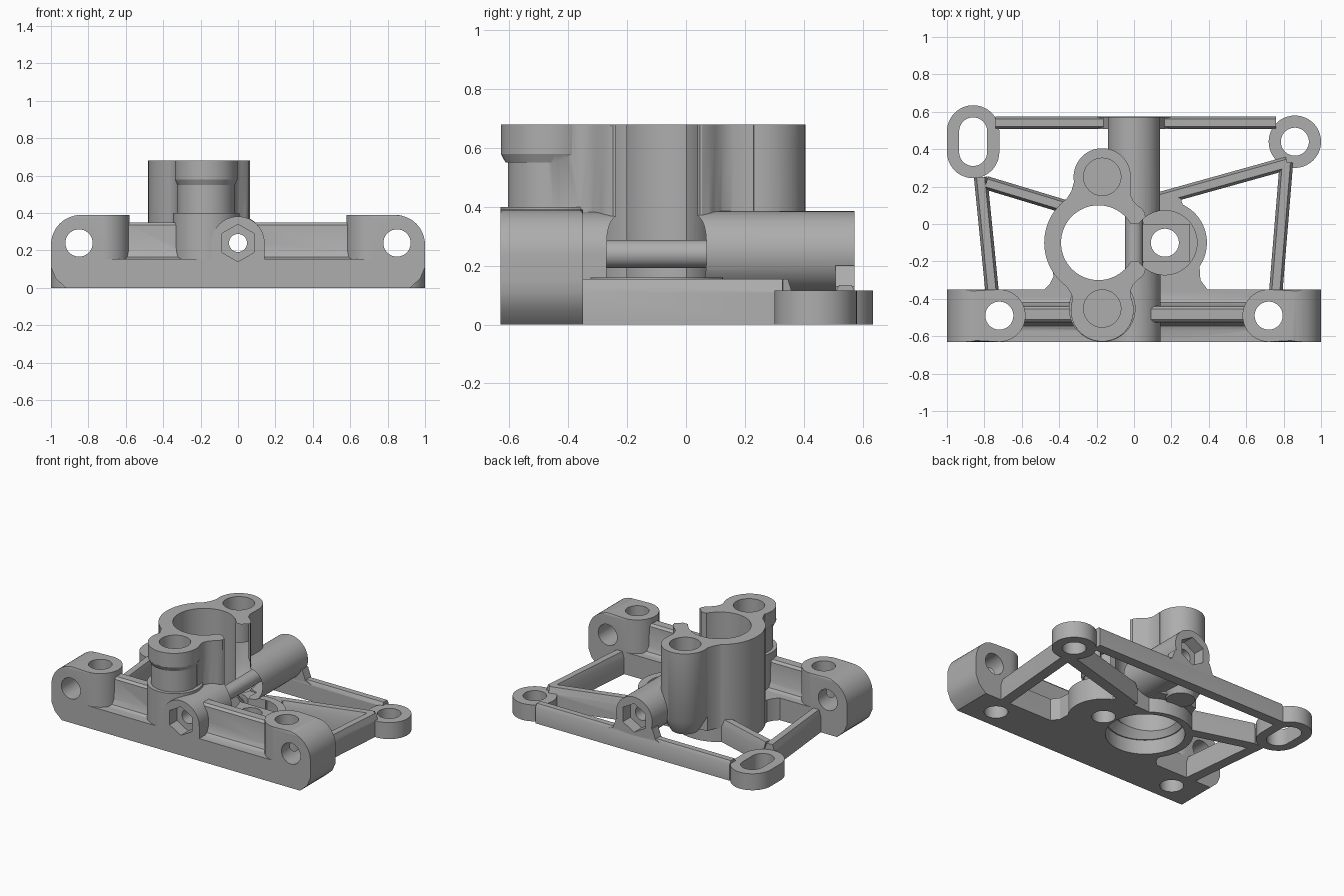
import bpy, bmesh, math
from mathutils import Matrix, Vector

if "Cube" in bpy.data.objects:
    bpy.data.objects.remove(bpy.data.objects["Cube"])

grey = bpy.data.materials.new("plastic_grey")
grey.use_nodes = True
GREY = (0.42, 0.42, 0.42, 1)
grey.diffuse_color = GREY
grey.node_tree.nodes["Principled BSDF"].inputs["Base Color"].default_value = GREY


def arc(cx, cy, r, a0, a1, n=12):
    """Points on an arc, angles in degrees."""
    return [(cx + r * math.cos(math.radians(a0 + (a1 - a0) * i / n)),
             cy + r * math.sin(math.radians(a0 + (a1 - a0) * i / n))) for i in range(n + 1)]


def circle(cx, cy, r, n=56):
    return arc(cx, cy, r, 0, 360, n)[:-1]


def prism(name, pts, lo, hi, axis="z", bevel=0, top_scale=1):
    """Extrude a profile along an axis; bevel softens the far rim."""
    place = {"x": lambda p, d: (d, p[0], p[1]),
             "y": lambda p, d: (p[0], d, p[1]),
             "z": lambda p, d: (p[0], p[1], d)}[axis]
    mx = sum(p[0] for p in pts) / len(pts)
    my = sum(p[1] for p in pts) / len(pts)
    top = [(mx + (p[0] - mx) * top_scale, my + (p[1] - my) * top_scale) for p in pts]
    bm = bmesh.new()
    a = [bm.verts.new(place(p, lo)) for p in pts]
    b = [bm.verts.new(place(p, hi)) for p in top]
    bm.faces.new(a)
    cap = bm.faces.new(b)
    for i in range(len(pts)):
        j = (i + 1) % len(pts)
        bm.faces.new((a[i], a[j], b[j], b[i]))
    if bevel:
        bmesh.ops.bevel(bm, geom=list(cap.edges), offset=bevel, segments=2,
                        profile=0.5, affect="EDGES")
    bmesh.ops.recalc_face_normals(bm, faces=bm.faces)
    mesh = bpy.data.meshes.new(name)
    bm.to_mesh(mesh)
    bm.free()
    mesh.materials.append(grey)
    ob = bpy.data.objects.new(name, mesh)
    bpy.context.scene.collection.objects.link(ob)
    return ob


def box(name, x0, x1, y0, y1, z0, z1, bevel=0):
    return prism(name, [(x0, y0), (x1, y0), (x1, y1), (x0, y1)], z0, z1, "z", bevel)


def combine(target, others, operation):
    """Apply booleans and remove the operands."""
    for other in others:
        mod = target.modifiers.new(operation, "BOOLEAN")
        mod.operation, mod.solver, mod.object = operation, "EXACT", other
        with bpy.context.temp_override(object=target, active_object=target):
            bpy.ops.object.modifier_apply(modifier=mod.name)
        bpy.data.objects.remove(other)


def strut(name, p, q, w=0.036, h=0.155):
    """Ridged rib between two plan points."""
    p, q = Vector((*p, 0)), Vector((*q, 0))
    d = q - p
    section = [(-w, 0), (w, 0), (w, 0.11), (w * 0.6, h), (-w * 0.6, h), (-w, 0.11)]
    ob = prism(name, section, 0, d.length, "x")
    ob.data.transform(Matrix.Translation(p) @ Matrix.Rotation(math.atan2(d.y, d.x), 4, "Z"))
    return ob


CY = -0.1                        # middle of the central clamp
BORE_X = -0.19

# Front bar: low ledge, thin upright wall and two end blocks
front_bar = box("front_bar", -1, 1, -0.63, -0.35, 0, 0.155)
wall = [(-0.58, 0.1), (-0.58, 0.15), (-0.545, 0.165), (-0.53, 0.2), (-0.525, 0.335), (-0.51, 0.35),
        (-0.455, 0.35), (-0.44, 0.335), (-0.435, 0.2), (-0.42, 0.165), (-0.385, 0.15), (-0.385, 0.1)]
bar_parts = [prism("bar_wall", wall, -0.75, 0.75, "x")]
for s in (-1, 1):
    plan = [(s * 1, -0.35), (s * 1, -0.63)] + [(s * x, y) for x, y in arc(0.72, -0.49, 0.14, 270, 90, 20)]
    bar_parts.append(prism("end_block", plan, 0, 0.39, "z", 0.015))
combine(front_bar, bar_parts, "UNION")
silhouette = ([(-0.92, 0), (0.92, 0), (0.975, 0.05), (1, 0.11)] + arc(0.84, 0.23, 0.16, 0, 90)
              + arc(-0.84, 0.23, 0.16, 90, 180) + [(-1, 0.11), (-0.975, 0.05)])
combine(front_bar, [prism("bar_silhouette", silhouette, -0.7, -0.3, "y")], "INTERSECT")

# Base plate and round idler seat
parts = [prism("base_plate", [(-0.44, -0.22), (-0.43, -0.28), (-0.45, -0.32), (-0.49, -0.36), (0.4, -0.36),
                              (0.355, -0.3), (0.35, -0.22), (0.25, 0.14), (-0.3, 0.12)], 0, 0.155),
         prism("idler_seat", circle(0.165, CY, 0.225), 0, 0.16, "z", 0.012)]

# Central clamp with two bolt towers and inward jaws
parts.append(prism("clamp_ring", circle(BORE_X, CY, 0.29, 72), 0, 0.68))
half = [(-0.40, 0.2), (-0.36, 0.235), (-0.335, 0.275), (-0.322, 0.32), (-0.17, 0.35), (-0.017, 0.33),
        (-0.02, 0.26), (0, 0.215), (0.045, 0.18), (0.06, 0.155), (0.058, 0.125), (0.035, 0.102),
        (0, 0.1), (-0.19, 0.1)]
for s, foot in ((1, 0.2), (-1, 0.0)):
    parts.append(prism("clamp_jaw", [(x, CY + s * y) for x, y in half], foot * 0.5, 0.68))
    parts.append(prism("bolt_tower", circle(-0.17, CY + s * 0.352, 0.153), foot, 0.68))
parts.append(prism("tower_foot", circle(-0.17, 0.252, 0.09), 0.09, 0.2, "z", 0, 1.7))
parts.append(prism("tower_collar", circle(-0.17, -0.46, 0.168), 0.58, 0.68))
parts.append(prism("collar_flare", circle(-0.17, -0.46, 0.153), 0.55, 0.58, "z", 0, 1.1))
parts.append(prism("tower_skirt", circle(-0.17, -0.452, 0.178), 0.1, 0.4, "z", 0.025))

# Lengthwise tension-screw tube
parts.append(prism("front_tube", arc(0, 0.24, 0.142, 0, 180, 32) + [(-0.142, 0), (0.142, 0)], -0.63, -0.2, "y"))
parts.append(prism("rear_tube", circle(0, 0.245, 0.14), 0.0, 0.572, "y"))

# Rear frame: rail, ribs and mounting lugs
lug = circle(0.86, 0.44, 0.14)
slot = arc(-0.86, 0.495, 0.14, 0, 180, 24) + arc(-0.86, 0.385, 0.14, 180, 360, 24)
parts += [strut("rear_rail", (-0.74, 0.541), (0.76, 0.541), 0.034, 0.135),
          prism("round_lug", lug, 0, 0.115, "z", 0.012),
          prism("slotted_lug", slot, 0, 0.115, "z", 0.012),
          strut("right_diagonal", (-0.79, 0.22), (-0.36, 0.09)),
          strut("left_diagonal", (0.12, 0.13), (0.82, 0.325)),
          strut("right_side_rib", (-0.82, 0.25), (-0.755, -0.4)),
          strut("left_side_rib", (0.815, 0.33), (0.755, -0.4)),
          prism("rail_tube_web", [(-0.24, 0.1), (0.24, 0.1), (0.165, 0.13), (0.14, 0.2), (-0.14, 0.2),
                                  (-0.165, 0.13)], 0.508, 0.572, "y")]
frame = front_bar
combine(frame, parts, "UNION")

# Openings
cuts = [prism("bore", circle(BORE_X, CY, 0.2, 72), -0.1, 1),
        prism("bore_recess", circle(-0.175, CY, 0.25, 72), -0.1, 0.1),
        prism("bore_taper", circle(-0.175, CY, 0.25, 72), 0.09, 0.16, "z", 0, 0.8),
        box("clamp_gap", -0.15, 0.3, -0.2, 0, 0.14, 1),
        prism("idler_pocket", circle(0.165, CY, 0.172), 0.14, 0.9),
        prism("idler_hole", circle(0.165, CY, 0.075, 40), -0.1, 0.5),
        prism("screw_hole", circle(0, 0.24, 0.048, 32), -0.8, 0.8, "y"),
        prism("lug_hole", circle(0.86, 0.44, 0.075, 40), -0.1, 0.3),
        prism("lug_slot", arc(-0.86, 0.495, 0.075, 0, 180, 20) + arc(-0.86, 0.385, 0.075, 180, 360, 20), -0.1, 0.3)]
hexagon = arc(0, 0.24, 0.1, 30, 390, 6)[:-1]
cuts += [prism("front_nut_trap", hexagon, -0.7, -0.55, "y"),
         prism("rear_nut_trap", hexagon, 0.49, 0.7, "y")]
for s in (-1, 1):
    cuts += [prism("tower_hole", circle(-0.17, CY + s * 0.352, 0.1, 40), 0.45, 1),
             prism("block_bolt_hole", circle(s * 0.72, -0.49, 0.075, 40), -0.1, 0.6),
             prism("block_cross_hole", circle(s * 0.85, 0.24, 0.073, 40), -0.8, -0.2, "y")]
combine(frame, cuts, "DIFFERENCE")

frame.name = frame.data.name = "carriage_frame"
bpy.ops.object.select_all(action="DESELECT")
frame.select_set(True)
bpy.context.view_layer.objects.active = frame
bpy.ops.object.shade_smooth_by_angle(angle=math.radians(32))
